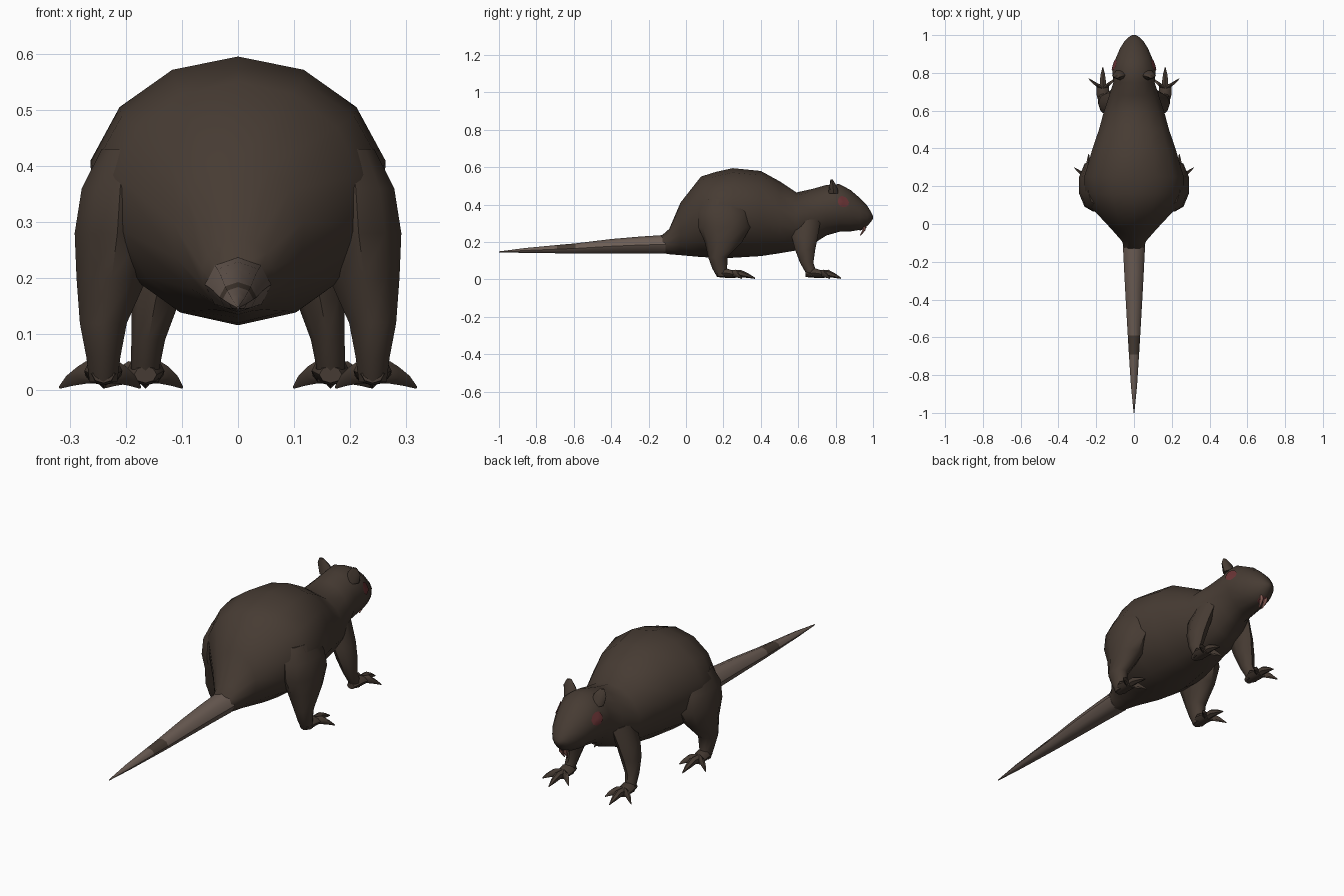
import bpy, bmesh, math
from mathutils import Vector
from mathutils.bvhtree import BVHTree

if "Cube" in bpy.data.objects:
    bpy.data.objects.remove(bpy.data.objects["Cube"])


def material(name, rgb):
    m = bpy.data.materials.new(name)
    m.diffuse_color = (*rgb, 1)
    m.use_nodes = True
    m.node_tree.nodes["Principled BSDF"].inputs["Base Color"].default_value = m.diffuse_color
    return m


FUR = material("dark fur", (0.062, 0.044, 0.033))
SKIN = material("tail skin", (0.15, 0.11, 0.09))
EYE = material("eye red", (0.14, 0.033, 0.035))
TOOTH = material("tooth pink", (0.30, 0.13, 0.11))


def finish(name, bm, mats, angle=50):
    bmesh.ops.recalc_face_normals(bm, faces=bm.faces)
    me = bpy.data.meshes.new(name)
    bm.to_mesh(me)
    bm.free()
    ob = bpy.data.objects.new(name, me)
    bpy.context.collection.objects.link(ob)
    for m in mats:
        me.materials.append(m)
    bpy.ops.object.select_all(action='DESELECT')
    ob.select_set(True)
    bpy.context.view_layer.objects.active = ob
    bpy.ops.object.shade_smooth_by_angle(angle=math.radians(angle))
    return ob


def loft(name, rings, axis, n=8, mats=(FUR,), taper=0.0, rule=None):
    """Skin elliptical rings (x, y, z, ra, rb) lying across the given axis."""
    bm = bmesh.new()
    loops = []
    for x, y, z, ra, rb in rings:
        loop = []
        for i in range(n):
            t = 2 * math.pi * i / n
            a, b = ra * math.sin(t), rb * math.cos(t)
            if axis == 'Y':
                a *= 1 - taper * max(0, -math.cos(t))
                loop.append(bm.verts.new((x + a, y, z + b)))
            else:
                loop.append(bm.verts.new((x + a, y + b, z)))
        loops.append(loop)
    for p, q in zip(loops, loops[1:]):
        for i in range(n):
            j = (i + 1) % n
            bm.faces.new((p[i], p[j], q[j], q[i]))
    bm.faces.new(loops[0])
    bm.faces.new(loops[-1])
    if rule:
        for f in bm.faces:
            f.material_index = rule(f.calc_center_median())
    return finish(name, bm, mats)


# Body, neck and head: y, bottom, top, half width
profile = [(-0.13, .142, .235, .052), (-0.09, .135, .27, .066),
           (-0.03, .13, .41, .12), (0.08, .12, .55, .225),
           (0.16, .116, .575, .265), (0.25, .116, .595, .27),
           (0.40, .125, .58, .225), (0.50, .14, .525, .19),
           (0.59, .155, .465, .165), (0.68, .19, .485, .135),
           (0.75, .235, .505, .112), (0.82, .255, .51, .118),
           (0.88, .257, .478, .098), (0.93, .265, .435, .076),
           (0.97, .285, .393, .05), (0.99, .31, .36, .028),
           (1.0, .325, .34, .01)]
body = loft("body", [(0, y, (b + t) / 2, w, (t - b) / 2)
                     for y, b, t, w in profile], 'Y', 14, taper=0.12)

# Tail with a dark patch on its upper side
tail_profile = [(-0.11, .138, .238, .059), (-0.25, .139, .229, .052),
                (-0.40, .139, .216, .044), (-0.59, .139, .193, .033),
                (-0.69, .14, .184, .027), (-0.86, .142, .168, .016),
                (-1.0, .145, .150, .002)]
loft("tail", [(0, y, (b + t) / 2, w, (t - b) / 2)
              for y, b, t, w in tail_profile], 'Y', 8, (SKIN, FUR),
     rule=lambda c: int(-0.69 < c.y < -0.59 and c.z > 0.17))

tree = BVHTree.FromObject(body, bpy.context.evaluated_depsgraph_get())


def surface_patch(name, centre, u, v, mat):
    """Thin round plate that follows the body surface."""
    bm = bmesh.new()
    def put(r, t):
        p = Vector(centre) + r * (Vector(u) * math.cos(t) + Vector(v) * math.sin(t))
        hit, normal, _, _ = tree.find_nearest(p)
        return bm.verts.new(hit + normal * 0.004)
    mid = put(0, 0)
    loops = [[put(r, math.tau * i / 12) for i in range(12)] for r in (.5, 1)]
    for i in range(12):
        j = (i + 1) % 12
        bm.faces.new((mid, loops[0][i], loops[0][j]))
        bm.faces.new((loops[0][i], loops[1][i], loops[1][j], loops[0][j]))
    ob = finish(name, bm, (mat,))
    # outward winding
    me = ob.data
    if sum(f.normal.dot(tree.find_nearest(f.center)[1]) for f in me.polygons) < 0:
        me.flip_normals()


def paw(name, x, y, s, tips):
    """Palm with three pointed toes."""
    loft(name + "_palm", [(s * x, y - .075, .028, .02, .015),
                          (s * x, y - .03, .035, .034, .026),
                          (s * x, y + .025, .026, .032, .017)], 'Y')
    for k, (dx, dy) in enumerate(tips):
        def at(f, z, r, q):
            return (s * (x + dx * f), y + dy * f, z, r, q)
        loft(f"{name}_toe_{k}", [at(-.1, .03, .018, .018), at(.4, .032, .018, .02),
                                 at(.72, .02, .012, .012), at(1, .006, .002, .003)],
             'Y', 6)


for s, side in ((-1, "left"), (1, "right")):
    # Hind leg with broad thigh
    loft(f"hind_leg_{side}", [(s * x, y, z, a, b) for x, y, z, a, b in (
        (.20, .20, .43, .045, .10), (.21, .20, .36, .072, .135),
        (.215, .205, .28, .08, .14), (.225, .20, .20, .066, .10),
        (.24, .17, .12, .044, .052), (.24, .18, .06, .032, .04),
        (.24, .195, .015, .026, .03))], 'Z', 10)
    paw(f"hind_paw_{side}", .24, .24, s, ((.077, .06), (0, .13), (-.065, .06)))

    # Front leg
    loft(f"front_leg_{side}", [(s * x, y, z, a, b) for x, y, z, a, b in (
        (.10, .64, .32, .04, .08), (.13, .635, .23, .045, .07),
        (.147, .637, .16, .043, .054), (.160, .645, .09, .03, .036),
        (.165, .665, .045, .026, .03), (.165, .675, .015, .024, .025))], 'Z', 8)
    paw(f"front_paw_{side}", .165, .715, s, ((.075, .055), (0, .115), (-.065, .055)))

    # Ear, eye and incisor
    loft(f"ear_{side}", [(s * .07, .79, .46, .035, .03), (s * .083, .785, .505, .033, .017),
                         (s * .09, .778, .535, .012, .006)], 'Z', 8)
    surface_patch(f"eye_{side}", (s * .115, .845, .42), (0, .034, 0), (0, 0, .034), EYE)
    loft(f"incisor_{side}", [(s * .013, .955, .30, .011, .010),
                             (s * .012, .952, .265, .010, .008),
                             (s * .008, .932, .234, .003, .003)], 'Z', 6, (TOOTH,))

# Open mouth area under the muzzle
surface_patch("mouth", (0, .95, .26), (.026, 0, 0), (0, .024, .006), EYE)
